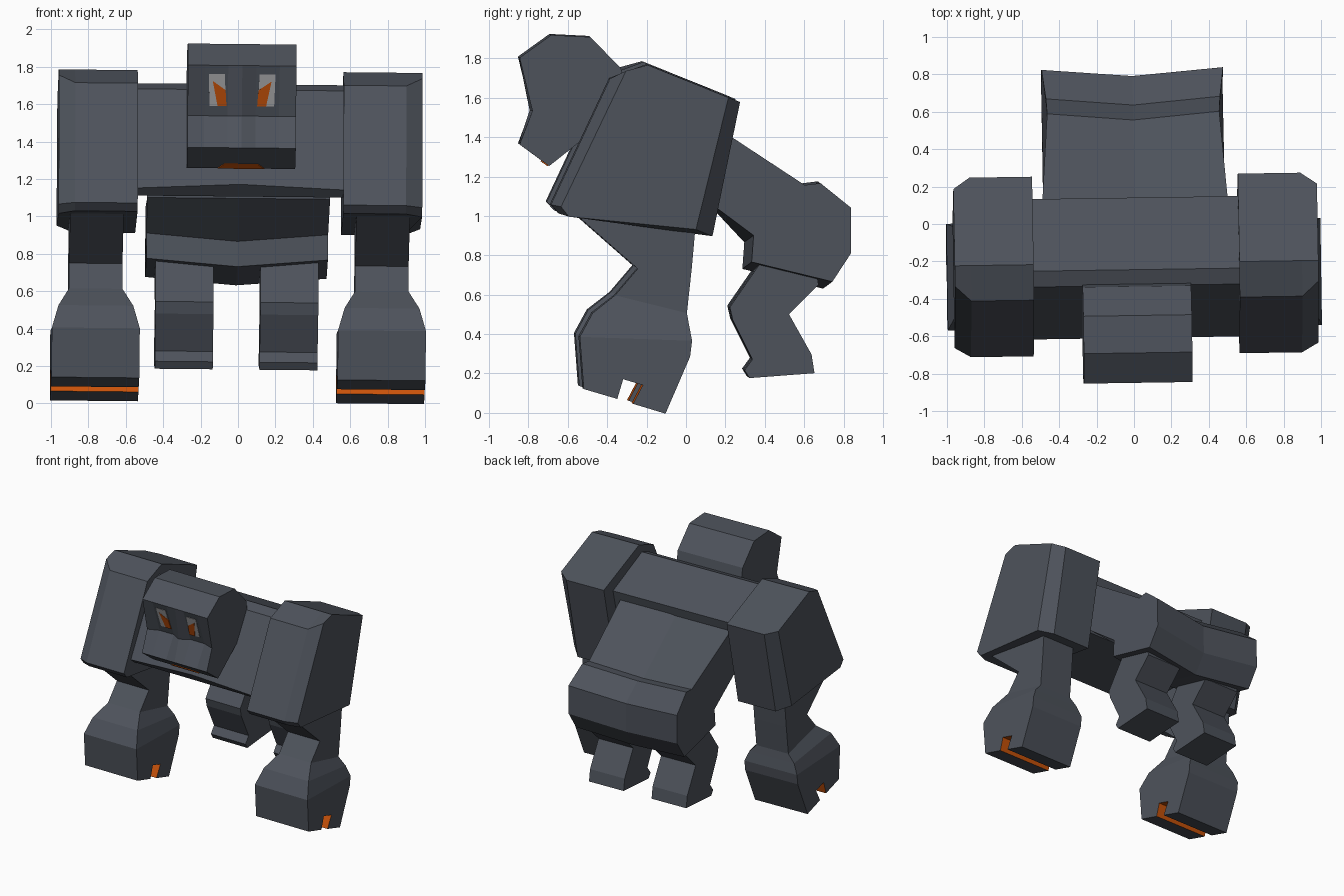
import bpy, bmesh


def material(name, rgb):
    m = bpy.data.materials.new(name)
    m.diffuse_color = (*rgb, 1)
    return m


STONE = material("slate grey", (0.075, 0.085, 0.105))
ORANGE = material("ember orange", (0.58, 0.085, 0.003))
PALE = material("pale grey", (0.42, 0.42, 0.43))


def pose(p):
    """The whole figure is turned and leaned by about one degree."""
    x, y, z = p
    return (x - 0.015 * y + 0.01 * z - 0.007,
            y + 0.015 * (x - 0.6), z - 0.01 * (x - 0.6))


def loft(name, rings, mat=STONE, accent=()):
    """Skin equal-length rings and cap both ends; accent segments are orange."""
    bm = bmesh.new()
    vs = [[bm.verts.new(pose(p)) for p in r] for r in rings]
    n = len(rings[0])
    for a, b in zip(vs, vs[1:]):
        for i in range(n):
            j = (i + 1) % n
            f = bm.faces.new((a[i], a[j], b[j], b[i]))
            f.material_index = 1 if i in accent else 0
    bm.faces.new(vs[0])
    bm.faces.new(vs[-1])
    bmesh.ops.recalc_face_normals(bm, faces=bm.faces)
    me = bpy.data.meshes.new(name)
    bm.to_mesh(me)
    bm.free()
    me.materials.append(mat)
    if accent:
        me.materials.append(ORANGE)
    ob = bpy.data.objects.new(name, me)
    bpy.context.collection.objects.link(ob)
    return ob


def at_x(x, profile):
    return [(x, y, z) for y, z in profile]


# Head: side profile across columns, with a nose ridge and eye sockets
def head_profile(mid_y):
    return [(-0.84, 1.80), (-0.68, 1.915), (-0.48, 1.905), (-0.325, 1.745),
            (-0.28, 1.50), (-0.45, 1.44), (-0.69, 1.25), (-0.84, 1.36),
            (mid_y, 1.53)]


cols = [(-0.29, -0.775), (-0.20, -0.74), (-0.075, -0.74), (0, -0.785),
        (0.075, -0.74), (0.20, -0.74), (0.29, -0.775)]
loft("head", [at_x(x, head_profile(m)) for x, m in cols])

# Mouth plate on the chin slope
loft("mouth", [[(x, y - d, z - d) for x, y, z in
                [(-0.125, -0.692, 1.252), (0.125, -0.692, 1.252),
                 (0.09, -0.724, 1.275), (-0.09, -0.724, 1.275)]]
               for d in (-0.001, 0.004)], ORANGE)

# Eyes: pale plates with an orange iris, lying in the socket plane
EYE = [(0.178, 1.754), (0.093, 1.754), (0.085, 1.583), (0.173, 1.583)]
IRIS = [(0.157, 1.716), (0.088, 1.668), (0.082, 1.583), (0.13, 1.583)]
for s, side in ((-1, "left"), (1, "right")):
    for part, poly, mat, d in (("eye", EYE, PALE, 0.004),
                               ("iris", IRIS, ORANGE, 0.007)):
        loft(f"{side}_{part}",
             [[(s * x, -0.84 + (1.80 - z) * 0.10 / 0.27 - e, z)
               for x, z in poly] for e in (-0.001, d)], mat)


# Chest between the arms
def chest_profile(lift):
    return [(-0.32, 1.67), (-0.235, 1.70), (0.15, 1.53), (0.05, 1.10),
            (-0.55, 1.10), (-0.60, 1.14 + lift)]


loft("chest", [at_x(x, chest_profile(l))
               for x, l in ((-0.56, 0), (0, 0.025), (0.56, 0))])

# Waist and pelvis: (y, z, half width, amount of centre crease)
PELVIS = [(0.08, 1.50, 0.50, 0), (0.605, 1.155, 0.46, 1),
          (0.685, 1.165, 0.465, 1), (0.84, 1.04, 0.485, 1),
          (0.84, 0.81, 0.485, 1), (0.745, 0.665, 0.485, 1),
          (0.335, 0.765, 0.485, 1), (0.345, 0.90, 0.485, 1),
          (0.09, 1.09, 0.49, 0)]
loft("pelvis", [[(s * w, y - (s == 0) * c * 0.04, z - (s == 0) * c * 0.04)
                 for y, z, w, c in PELVIS] for s in (-1, 0, 1)])

ARM_FULL = [(-0.39, 1.70), (-0.20, 1.77), (0.27, 1.58), (0.13, 0.90),
            (-0.65, 1.015), (-0.69, 1.06)]
ARM_OUTER = [(-0.31, 1.74), (-0.20, 1.77), (0.21, 1.605), (0.045, 0.935),
             (-0.60, 1.0), (-0.64, 1.05)]
# Forearm sections: front y, z, back y, z, half width
FOREARM = [(-0.62, 1.06, 0.05, 1.02, 0.143), (-0.25, 0.735, 0.025, 0.74, 0.143),
           (-0.365, 0.60, 0.0, 0.51, 0.143), (-0.48, 0.51, 0.01, 0.45, 0.20),
           (-0.545, 0.39, 0.025, 0.37, 0.235)]
HAND = [(-0.545, 0.39), (-0.525, 0.125), (-0.355, 0.075), (-0.325, 0.175),
        (-0.225, 0.145), (-0.275, 0.05), (-0.11, 0.0), (0.015, 0.29),
        (0.025, 0.37)]
LEG = [(0.40, 0.79), (0.36, 0.73), (0.225, 0.535), (0.24, 0.47), (0.34, 0.27),
       (0.30, 0.215), (0.325, 0.175), (0.655, 0.20), (0.64, 0.295),
       (0.525, 0.50), (0.675, 0.65), (0.66, 0.75)]

for s, side in ((-1, "left"), (1, "right")):
    # Upper arm block with chamfered outer edges
    loft(f"{side}_upper_arm", [at_x(s * 0.55, ARM_FULL),
                               at_x(s * 0.885, ARM_FULL),
                               at_x(s * 0.972, ARM_OUTER)])
    # Forearm flaring into the hand
    c = s * 0.765
    loft(f"{side}_forearm", [[(c - w, fy, fz), (c + w, fy, fz),
                              (c + w, by, bz), (c - w, by, bz)]
                             for fy, fz, by, bz, w in FOREARM])
    # Hand with a glowing notch underneath
    loft(f"{side}_hand", [at_x(c - 0.235, HAND), at_x(c + 0.235, HAND)],
         accent=(2, 3, 4))
    # Hind leg
    loft(f"{side}_leg", [at_x(s * 0.125, LEG), at_x(s * 0.435, LEG)])
